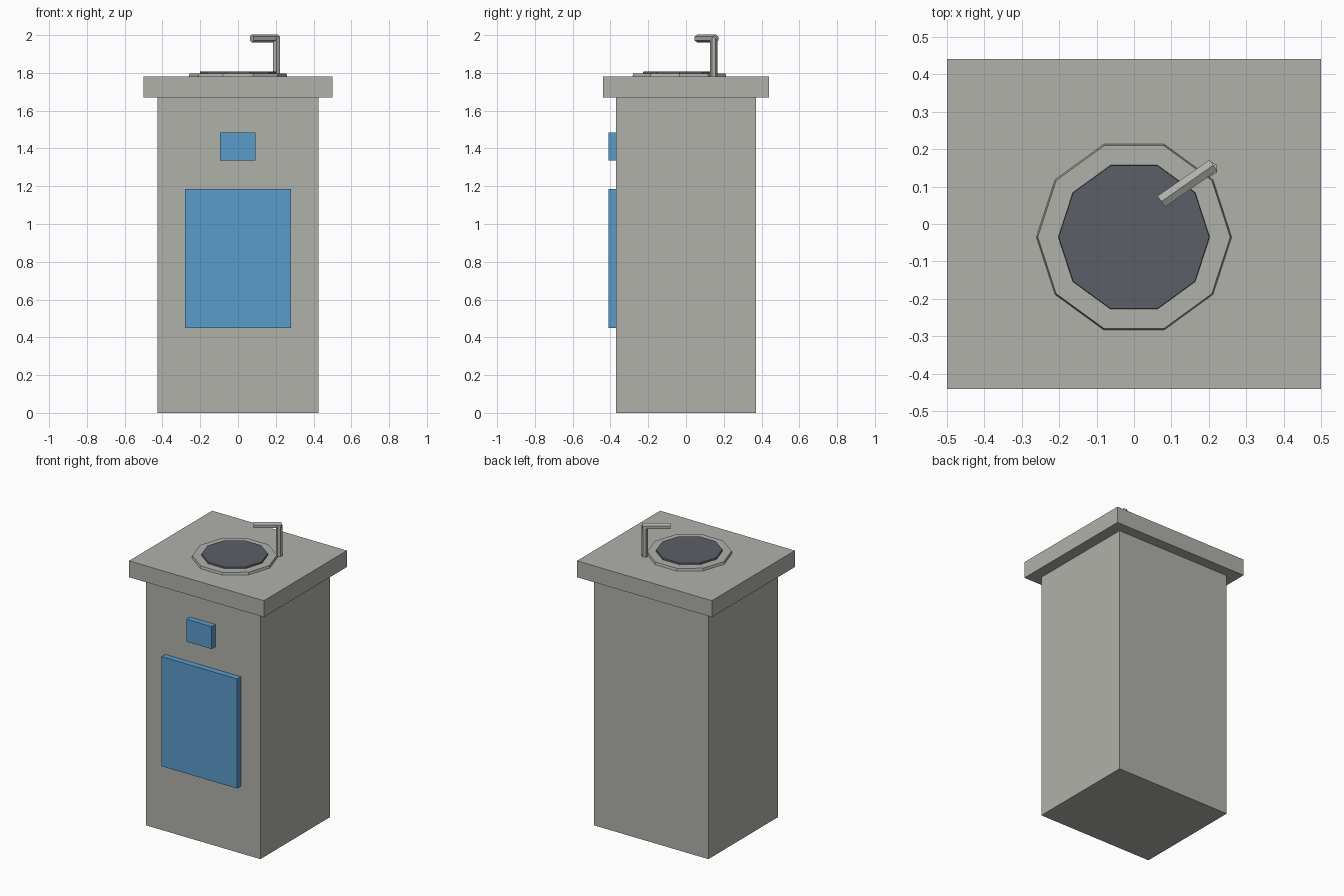
import bpy
import math
from mathutils import Vector

cube = bpy.data.objects.get("Cube")
if cube:
    bpy.data.objects.remove(cube, do_unlink=True)


def material(name, rgb):
    m = bpy.data.materials.new(name)
    m.use_nodes = True
    m.diffuse_color = (*rgb, 1)
    m.node_tree.nodes["Principled BSDF"].inputs["Base Color"].default_value = (*rgb, 1)
    return m


stone = material("warm grey", (0.44, 0.44, 0.41))
blue = material("panel blue", (0.10, 0.33, 0.60))
dark = material("basin dark grey", (0.105, 0.115, 0.135))


def finish(name, mat):
    obj = bpy.context.object
    obj.name = name
    obj.data.materials.append(mat)
    return obj


def box(name, low, high, mat):
    low, high = Vector(low), Vector(high)
    bpy.ops.mesh.primitive_cube_add(size=1, location=(low + high) / 2)
    obj = finish(name, mat)
    for v in obj.data.vertices:
        v.co *= high - low
    return obj


def disc(name, bottom_radius, top_radius, low, high, mat):
    """Ten-sided tapered disc with corners on the x axis."""
    bpy.ops.mesh.primitive_cone_add(
        vertices=10, radius1=bottom_radius, radius2=top_radius,
        depth=high - low, location=(0, -0.035, (low + high) / 2),
        rotation=(0, 0, math.pi / 2))
    return finish(name, mat)


def tube(name, start, end, radius, mat):
    """Hexagonal bar between two points."""
    start, end = Vector(start), Vector(end)
    axis = end - start
    bpy.ops.mesh.primitive_cylinder_add(
        vertices=6, radius=radius, depth=axis.length, location=(start + end) / 2)
    obj = finish(name, mat)
    obj.rotation_euler = axis.to_track_quat("Z", "Y").to_euler()
    return obj


# Pedestal and counter
box("pedestal", (-0.425, -0.37, 0), (0.425, 0.37, 1.67), stone)
box("counter_top", (-0.5, -0.44, 1.67), (0.5, 0.44, 1.78), stone)

# Raised front panels
box("large_front_panel", (-0.28, -0.41, 0.45), (0.28, -0.365, 1.185), blue)
box("small_front_panel", (-0.095, -0.41, 1.335), (0.092, -0.365, 1.485), blue)

# Basin
disc("basin_rim", 0.262, 0.257, 1.775, 1.796, stone)
disc("basin_bowl", 0.203, 0.201, 1.79, 1.807, dark)

# Tap
tube("tap_post", (0.203, 0.147, 1.775), (0.203, 0.147, 1.985), 0.021, stone)
tube("tap_spout", (0.212, 0.157, 1.982), (0.073, 0.060, 1.982), 0.0205, stone)
